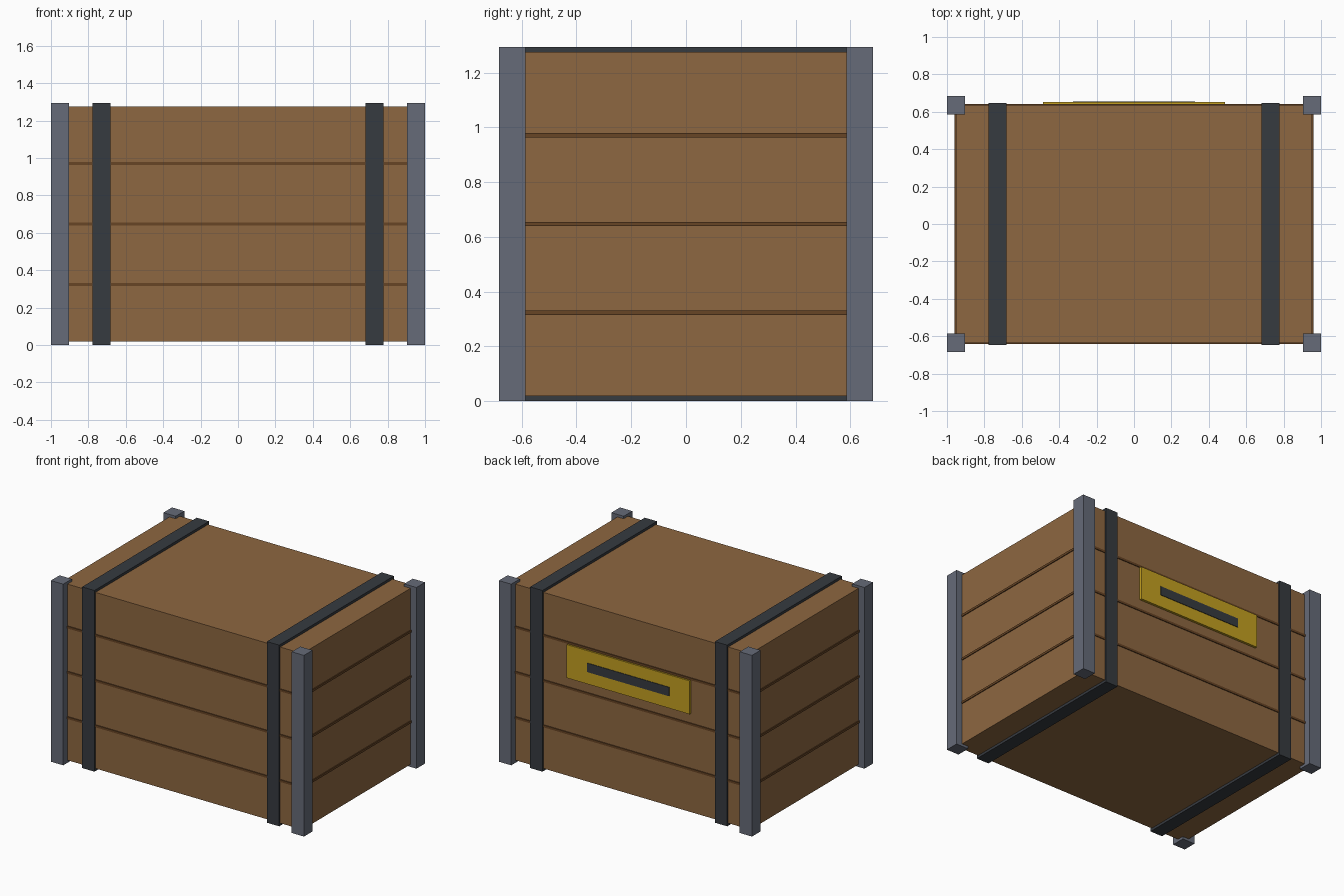
import bpy

if "Cube" in bpy.data.objects:
    bpy.data.objects.remove(bpy.data.objects["Cube"])


def material(name, rgb):
    m = bpy.data.materials.new(name)
    m.diffuse_color = (*rgb, 1.0)
    m.use_nodes = True
    m.node_tree.nodes["Principled BSDF"].inputs["Base Color"].default_value = m.diffuse_color
    return m


wood = material("brown wood", (0.270, 0.136, 0.052))
dark_wood = material("dark brown wood", (0.135, 0.058, 0.018))
steel = material("grey steel", (0.133, 0.147, 0.188))
iron = material("dark iron", (0.037, 0.043, 0.051))
brass = material("yellow brass", (0.55, 0.35, 0.015))


def box(name, lo, hi, mat):
    """Axis-aligned box between two corners."""
    centre = [(a + b) / 2 for a, b in zip(lo, hi)]
    bpy.ops.mesh.primitive_cube_add(size=1, location=centre)
    ob = bpy.context.object
    ob.name = name
    ob.scale = [b - a for a, b in zip(lo, hi)]
    bpy.ops.object.transform_apply(location=False, rotation=False, scale=True)
    ob.data.materials.append(mat)
    return ob


H = 1.294            # full height
BX, BY = 0.953, 0.635  # half width and half depth of the body

# Crate body
box("crate_body", (-BX, -BY, 0.018), (BX, BY, H - 0.018), wood)

# Thin dark bands that mark the plank seams
for i in (1, 2, 3):
    z = i * H / 4
    box(f"plank_seam_{i}", (-BX - 0.006, -BY - 0.006, z - 0.008),
        (BX + 0.006, BY + 0.006, z + 0.008), dark_wood)

# Corner posts
P = 0.0485
for sx in (-1, 1):
    for sy in (-1, 1):
        cx, cy = sx * (1 - P), sy * BY
        box("corner_post", (cx - P, cy - P, 0), (cx + P, cy + P, H), steel)

# Straps wrapped round the crate
for sx in (-1, 1):
    cx = sx * 0.73
    box("strap", (cx - 0.0485, -0.647, 0), (cx + 0.0485, 0.647, H), iron)

# Plate and slot on the back
box("back_plate", (-0.486, BY - 0.01, 0.724), (0.486, 0.652, 0.962), brass)
box("back_slot", (-0.325, 0.645, 0.811), (0.325, 0.656, 0.875), iron)
